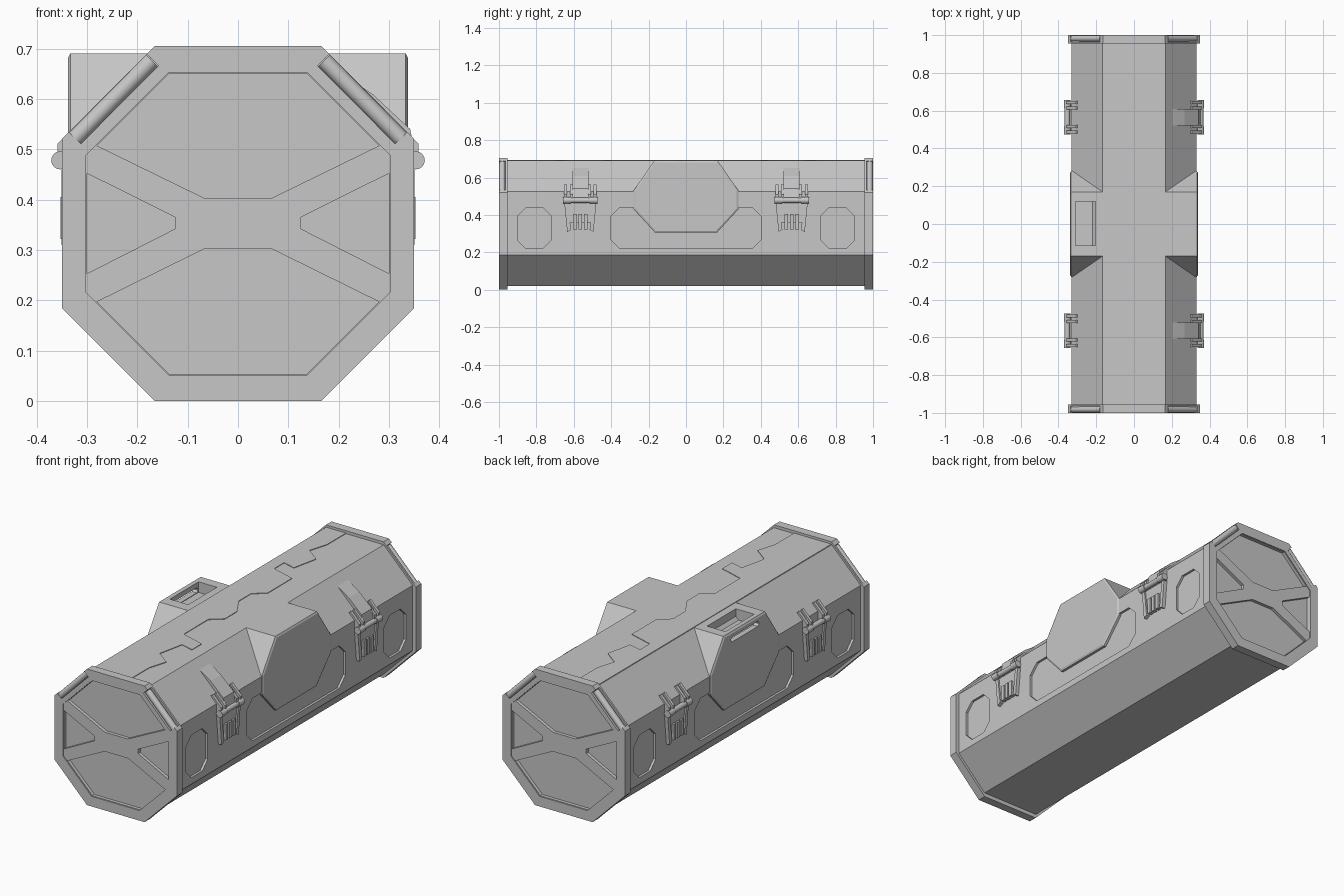
import bpy, bmesh, math
from mathutils import Vector

if "Cube" in bpy.data.objects:
    bpy.data.objects.remove(bpy.data.objects["Cube"])

grey = bpy.data.materials.new("mid_grey")
grey.diffuse_color = (0.57, 0.57, 0.57, 1)
grey.use_nodes = True
grey.node_tree.nodes["Principled BSDF"].inputs["Base Color"].default_value = grey.diffuse_color


def finish(bm, name):
    bmesh.ops.recalc_face_normals(bm, faces=bm.faces)
    me = bpy.data.meshes.new(name)
    bm.to_mesh(me)
    bm.free()
    me.materials.append(grey)
    ob = bpy.data.objects.new(name, me)
    bpy.context.collection.objects.link(ob)
    return ob


def prism(name, shapes, inset=None):
    """Extrude 2D outlines: each shape is (axis, points, from, to)."""
    bm = bmesh.new()
    for axis, pts, a, b in shapes:
        put = {'x': lambda u, v, t: (t, u, v),
               'y': lambda u, v, t: (u, t, v),
               'z': lambda u, v, t: (u, v, t)}[axis]
        lo = [bm.verts.new(put(u, v, a)) for u, v in pts]
        hi = [bm.verts.new(put(u, v, b)) for u, v in pts]
        bm.faces.new(lo)
        end = bm.faces.new(hi)
        for i in range(len(pts)):
            j = (i + 1) % len(pts)
            bm.faces.new((lo[i], lo[j], hi[j], hi[i]))
        if inset:
            bmesh.ops.recalc_face_normals(bm, faces=bm.faces)
            bmesh.ops.inset_region(bm, faces=[end], thickness=inset[0], depth=inset[1])
    return finish(bm, name)


def rod(name, p, q, r):
    p, q = Vector(p), Vector(q)
    bm = bmesh.new()
    bmesh.ops.create_cone(bm, cap_ends=True, segments=16, radius1=r, radius2=r, depth=(q - p).length)
    rot = (q - p).to_track_quat('Z', 'Y').to_matrix()
    for v in bm.verts:
        v.co = rot @ v.co + (p + q) / 2
    ob = finish(bm, name)
    ob.data.shade_smooth()
    ob.data.set_sharp_from_angle(angle=math.radians(40))
    return ob


def cut(ob, shapes):
    cutter = prism("cutter", shapes)
    cutter.hide_render = True
    m = ob.modifiers.new("cut", 'BOOLEAN')
    m.object, m.operation, m.solver = cutter, 'DIFFERENCE', 'EXACT'
    bpy.context.view_layer.objects.active = ob
    bpy.ops.object.modifier_apply(modifier=m.name)
    bpy.data.objects.remove(cutter)


def cham(u0, u1, v0, v1, c):
    """Rectangle with chamfered corners."""
    return [(u0 + c, v0), (u1 - c, v0), (u1, v0 + c), (u1, v1 - c),
            (u1 - c, v1), (u0 + c, v1), (u0, v1 - c), (u0, v0 + c)]


def box(u0, u1, v0, v1):
    return [(u0, v0), (u1, v0), (u1, v1), (u0, v1)]


# octagonal case body with recessed side panels
body = prism("case_body", [('y', cham(-.332, .332, .02, .69, .166), -.97, .97)])
side_cuts = []
for s in (-1, 1):
    for y0, y1, c in ((-.405, .405, .05), (.722, .9, .045), (-.9, -.722, .045)):
        side_cuts.append(('x', cham(y0, y1, .22, .44, c), s * .32, s * .4))
cut(body, side_cuts)

# lid half with an interlocking zigzag seam along the top
zig = [(.05, -.955), (.05, -.8), (.08, -.7), (0, -.64), (.03, -.5), (.1, -.52),
       (.1, -.44), (-.03, -.4), (-.03, -.2), (.03, -.15), (.03, -.05)]
seam = zig + [(-x, -y) for x, y in reversed(zig)]
prism("lid_seam_plate", [('z', [(-.164, -.955)] + seam + [(-.164, .955)], .685, .693)])

# end caps: frame, X-shaped spokes, recessed panels and notched shoulders
for e, end in ((-1, "front"), (1, "back")):
    cap = prism(end + "_end_cap", [('y', cham(-.35, .35, 0, .705, .185), e * .955, e)])
    cut(cap, [('y', cham(-.302, .302, .052, .652, .164), e * .995, e * 1.1)])
    panels = [[(-.065, .402), (.065, .402), (.28, .507), (.137, .65), (-.137, .65), (-.28, .507)],
              [(-.067, .302), (.067, .302), (.28, .197), (.137, .054), (-.137, .054), (-.28, .197)]]
    for s in (-1, 1):
        panels.append([(s * .3, .452), (s * .125, .365), (s * .125, .342), (s * .3, .253)])
    cut(cap, [('y', p, e * .978, e * 1.1) for p in panels])
    notches = []
    for s in (-1, 1):
        notches.append(('y', [(s * .158, .666), (s * .208, .716), (s * .36, .557), (s * .312, .511)],
                        e * .964, e * 1.1))
    cut(cap, notches)
    for s in (-1, 1):
        rod(end + "_corner_bar", (s * .171, e * .982, .676), (s * .324, e * .982, .521), .0165)

# faceted side housings; the left one has a hand hole and slot
outline = [(-.17, .69), (-.28, .53), (-.28, .43), (-.165, .305),
           (.165, .305), (.28, .43), (.28, .53), (.17, .69)]
for s, side in ((-1, "left"), (1, "right")):
    house = prism(side + "_housing", [('x', outline, s * .166, s * .333)], inset=(.01, .005))
    if s < 0:
        cut(house, [('z', box(-.31, -.205, -.115, .12), .635, .75)])
        cut(house, [('x', cham(-.115, .115, .638, .664, .01), -.4, -.305)])

# latches, two on each side
for s, side in ((-1, "left"), (1, "right")):
    for yc in (-.565, .565):
        name = side + "_latch"
        # tapered lower plate with three fingers
        prism(name + "_plate", [('x', [(yc - .055, .36), (yc + .055, .36), (yc + .068, .465),
                                       (yc - .068, .465)], s * .325, s * .343)])
        prism(name + "_fingers", [('x', box(yc + d - .01, yc + d + .01, .322, .405), s * .325, s * .353)
                                  for d in (-.029, 0, .029)])
        prism(name + "_legs", [('x', [(yc + d * .085, .46), (yc + d * .066, .46),
                                      (yc + d * .05, .32), (yc + d * .07, .31)], s * .325, s * .351)
                               for d in (-1, 1)])
        # hinge barrel in three segments
        for a, b, r in ((-.092, -.05, .018), (-.05, .05, .014), (.05, .092, .018)):
            rod(name + "_barrel", (s * .353, yc + a, .478), (s * .353, yc + b, .478), r)
        # hooked arms reaching over the shoulder
        arm = [(s * x, z) for x, z in ((.295, .555), (.308, .562), (.359, .51),
                                       (.359, .465), (.325, .465), (.325, .52))]
        prism(name + "_arms", [('y', arm, yc + d - .008, yc + d + .008) for d in (-.078, -.048, .048, .078)])
        # lever resting on the right-hand slope
        if s > 0:
            lever = [(.205, .651), (.268, .609), (.342, .54), (.352, .49), (.325, .49), (.325, .525)]
            prism(name + "_lever", [('y', lever, yc - .043, yc + .043)])
